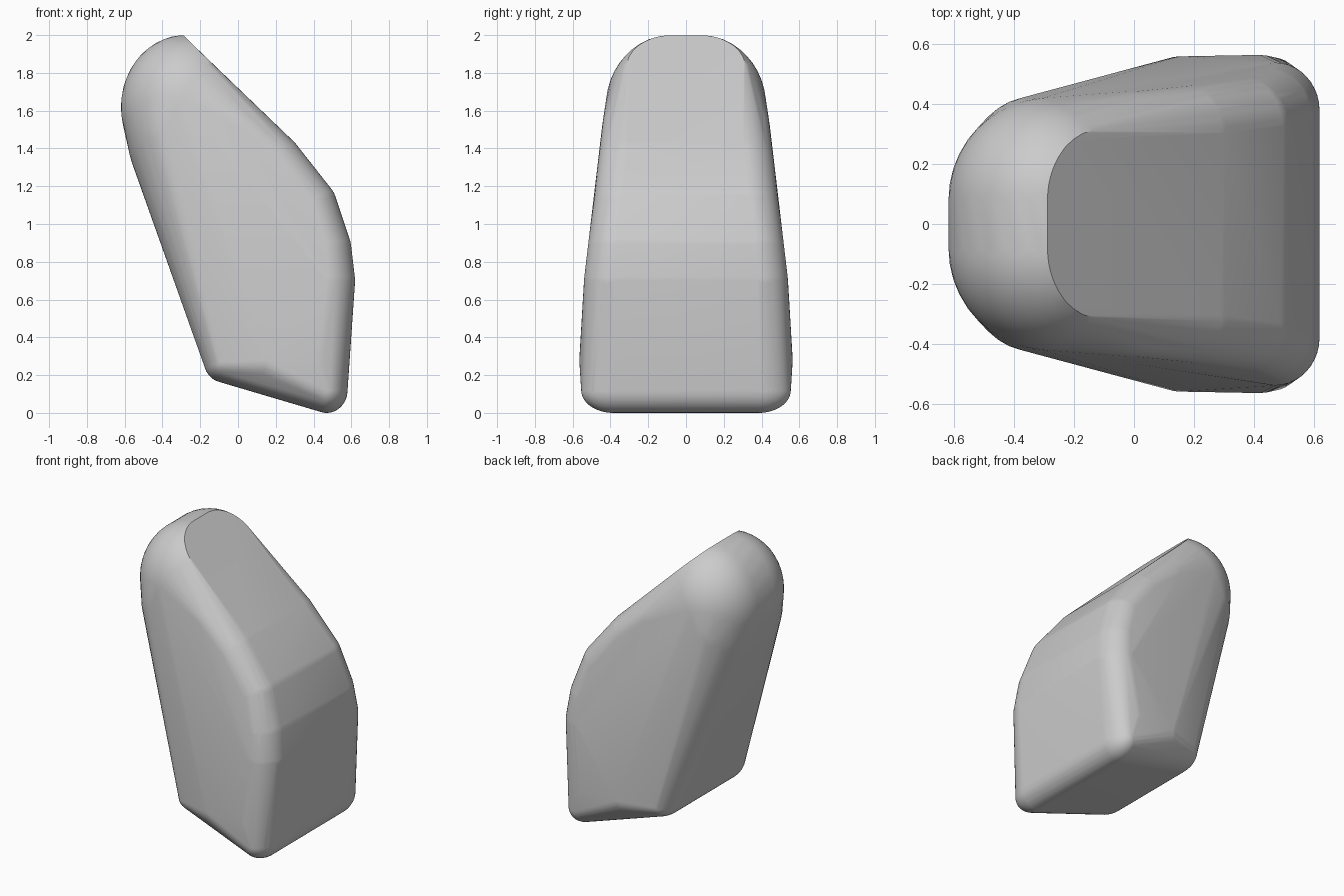
import bpy, bmesh
from mathutils import Matrix, Vector

if "Cube" in bpy.data.objects:
    bpy.data.objects.remove(bpy.data.objects["Cube"])


def add_pair(bm, centre, radii):
    """Add a left and right pair of ellipsoids."""
    x, y, z = centre
    for side in (-1, 1):
        matrix = Matrix.LocRotScale(Vector((x, side * y, z)), None, Vector(radii))
        bmesh.ops.create_icosphere(bm, subdivisions=4, radius=1, matrix=matrix)


def wrap(bm):
    """Replace everything by its convex skin."""
    result = bmesh.ops.convex_hull(bm, input=bm.verts[:])
    junk = {g for key in ("geom_interior", "geom_unused") for g in result[key]
            if isinstance(g, bmesh.types.BMVert)}
    bmesh.ops.delete(bm, geom=list(junk), context="VERTS")


bm = bmesh.new()

# Domed upper end, sliced by the sloping front
add_pair(bm, (-0.28, 0.08, 1.62), (0.34, 0.345, 0.38))
wrap(bm)
bmesh.ops.bisect_plane(bm, geom=bm.verts[:] + bm.edges[:] + bm.faces[:],
                       plane_co=(-0.28, 0, 1.99), plane_no=(0.98, 0, 1),
                       clear_outer=True)
add_pair(bm, (-0.34, 0.08, 1.5), (0.25, 0.345, 0.38))

# Rounded edge running down the curved front
for centre in ((-0.005, 0.285, 1.505), (0.19, 0.305, 1.33), (0.375, 0.33, 1.095),
               (0.45, 0.36, 0.87), (0.47, 0.38, 0.7)):
    add_pair(bm, centre, (0.15, 0.16, 0.15))

# Rounded corners and flanks of the slanted base
add_pair(bm, (0.42, 0.38, 0.28), (0.15, 0.185, 0.15))
add_pair(bm, (0.47, 0.385, 0.12), (0.11, 0.17, 0.12))
add_pair(bm, (0.15, 0.38, 0.28), (0.12, 0.18, 0.15))
add_pair(bm, (-0.07, 0.32, 0.27), (0.11, 0.17, 0.11))
wrap(bm)
bmesh.ops.dissolve_limit(bm, angle_limit=0.02, verts=bm.verts[:], edges=bm.edges[:])
bmesh.ops.recalc_face_normals(bm, faces=bm.faces[:])

mesh = bpy.data.meshes.new("rounded_block")
bm.to_mesh(mesh)
bm.free()
block = bpy.data.objects.new("rounded_block", mesh)
bpy.context.collection.objects.link(block)

# Plain grey finish
grey = bpy.data.materials.new("plain_grey")
grey.use_nodes = True
grey.diffuse_color = (0.6, 0.6, 0.6, 1)
grey.node_tree.nodes["Principled BSDF"].inputs["Base Color"].default_value = (0.6, 0.6, 0.6, 1)
mesh.materials.append(grey)

bpy.context.view_layer.objects.active = block
block.select_set(True)
bpy.ops.object.shade_smooth_by_angle(angle=0.5)
